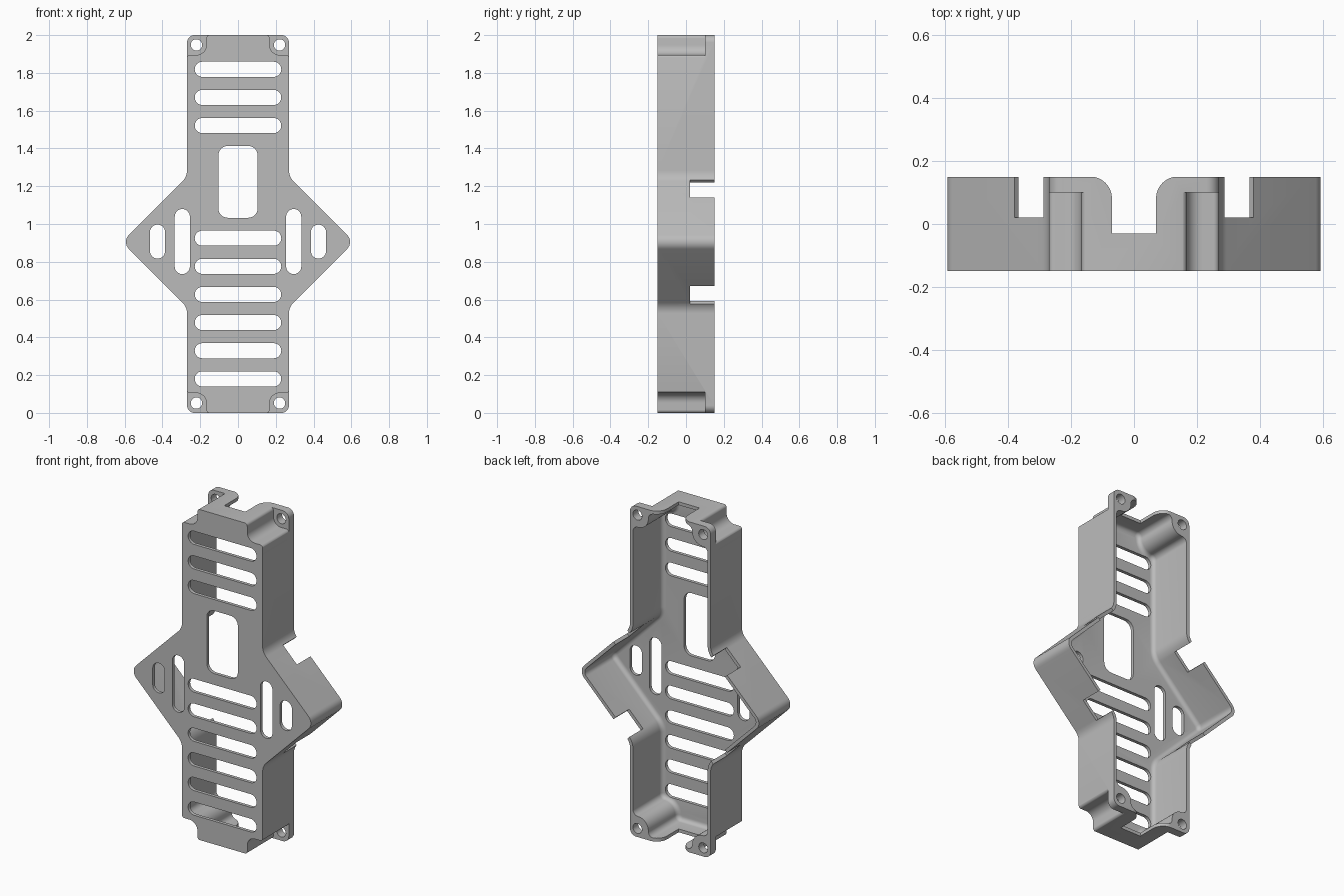
import bpy, bmesh
from math import sin, cos, tan, pi, radians
from mathutils import Vector

cube = bpy.data.objects.get("Cube")
if cube:
    bpy.data.objects.remove(cube, do_unlink=True)

WALL, HALF, MID = 0.02, 0.15, 0.905   # wall thickness, half depth, height of the side tips


def rounded(corners, steps=8):
    """Turn (u, v, radius) corners into a filleted outline."""
    out = []
    for i, (u, v, r) in enumerate(corners):
        p = Vector((u, v))
        if r == 0:
            out.append(p)
            continue
        a = (Vector(corners[i - 1][:2]) - p).normalized()
        b = (Vector(corners[(i + 1) % len(corners)][:2]) - p).normalized()
        ang = a.angle(b)
        c = p + (a + b).normalized() * r / sin(ang / 2)
        start, end = p + a * r / tan(ang / 2) - c, p + b * r / tan(ang / 2) - c
        sweep = start.angle(end)
        for k in range(steps + 1):
            t = k / steps
            out.append(c + (start * sin((1 - t) * sweep) + end * sin(t * sweep)) / sin(sweep))
    return out


def inset(pts, d):
    """Move a counter-clockwise outline inward by d."""
    out = []
    for i, p in enumerate(pts):
        a = (p - pts[i - 1]).normalized()
        b = (pts[(i + 1) % len(pts)] - p).normalized()
        n = Vector((-a.y - b.y, a.x + b.x)).normalized()
        out.append(p + n * d / n.dot(Vector((-a.y, a.x))))
    return out


def mirrored(half):
    return half + [(-x, z, r) for x, z, r in reversed(half)]


def loft(bm, rings, along_z=False):
    """Skin a stack of (outline, depth) rings and cap both ends."""
    loops = [[bm.verts.new((p.x, p.y, w) if along_z else (p.x, w, p.y)) for p in pts]
             for pts, w in rings]
    n = len(loops[0])
    for lo, hi in zip(loops, loops[1:]):
        for i in range(n):
            bm.faces.new((lo[i - 1], lo[i], hi[i], hi[i - 1]))
    bm.faces.new(loops[0])
    bm.faces.new(loops[-1])


def prism(bm, pts, a, b, along_z=False):
    loft(bm, [(pts, a), (pts, b)], along_z)


def box_outline(x, z, w, h, r):
    return rounded([(x - w, z - h, r), (x + w, z - h, r), (x + w, z + h, r), (x - w, z + h, r)])


def finish(bm, name):
    bmesh.ops.recalc_face_normals(bm, faces=bm.faces[:])
    me = bpy.data.meshes.new(name)
    bm.to_mesh(me)
    bm.free()
    ob = bpy.data.objects.new(name, me)
    bpy.context.collection.objects.link(ob)
    return ob


# Solid body
bm = bmesh.new()
body = mirrored([(0.27, 0, 0.04), (0.27, 0.56, 0.08), (0.615, MID, 0.053),
                 (0.27, 1.25, 0.08), (0.27, 2, 0.04)])
prism(bm, rounded(body), -HALF, HALF)
frame = finish(bm, "vented_frame")

# Cavity, open at the back, with a filleted floor that wraps the corner recesses
bm = bmesh.new()
tip = 0.587
low = [(0.147, 0.02, 0.033), (0.147, 0.125, 0.068), (0.25, 0.125, 0.033)]
high = [(x, 2 - z, r) for x, z, r in reversed(low)]
sides = [(0.25, MID - tip + 0.25, 0.1), (tip, MID, 0.035), (0.25, MID + tip - 0.25, 0.1)]
rim = rounded(mirrored(low + sides + high))
fillet, rings = 0.025, []
for k in range(6):
    a = k * pi / 10
    rings.append((inset(rim, fillet * (1 - sin(a))), WALL - HALF + fillet * (1 - cos(a))))
loft(bm, rings + [(rim, 0.25)])
cavity = finish(bm, "cavity_cutter")

# Corner recesses, leaving screw tabs at the back
bm = bmesh.new()
recess = rounded([(0.14, -0.1, 0), (0.14, -0.001, 0), (0.167, -0.001, 0.018),
                  (0.167, 0.105, 0.052), (0.271, 0.105, 0.018), (0.271, 0.14, 0),
                  (0.4, 0.14, 0), (0.4, -0.1, 0)])
for sx in (1, -1):
    for flip in (False, True):
        prism(bm, [Vector((sx * p.x, 2 - p.y if flip else p.y)) for p in recess], -0.25, 0.1)
recesses = finish(bm, "recess_cutter")

# Openings
bm = bmesh.new()
front = (-0.25, -0.08)
for i in (0, 1, 2, 3, 4, 5, 9, 10, 11):                       # level vents
    prism(bm, box_outline(0, 0.18 + 0.149 * i, 0.229, 0.04, 0.0398), *front)
prism(bm, box_outline(0, 1.223, 0.104, 0.19, 0.05), *front)   # window
for s in (1, -1):
    for x, h in ((0.295, 0.172), (0.426, 0.09)):              # upright side vents
        prism(bm, box_outline(s * x, MID + 0.002, 0.04, h, 0.0398), *front)
    for up in (1, -1):
        # screw holes
        prism(bm, box_outline(s * 0.22, 1 + up * 0.948, 0.03, 0.03, 0.0298), 0.05, 0.25)
        # notches square to the sloping walls
        c = Vector((s * 0.334, MID + up * 0.281))
        n, t = Vector((s, up)) * 0.035, Vector((s, -up)) * 0.0465
        prism(bm, [c + n + t, c + n - t, c - n - t, c - n + t], 0.02, 0.25)
# flared cable notches in the end walls
notch = rounded(mirrored([(0.07, -0.03, 0), (0.07, 0.151, 0.07), (0.15, 0.151, 0), (0.15, 0.25, 0)]))
for z in (-0.05, 1.95):
    prism(bm, notch, z, z + 0.1, along_z=True)
openings = finish(bm, "opening_cutter")

# Cut the body
bpy.context.view_layer.objects.active = frame
for cutter in (cavity, recesses, openings):
    cutter.hide_render = True
    mod = frame.modifiers.new(cutter.name, 'BOOLEAN')
    mod.operation, mod.solver, mod.object = 'DIFFERENCE', 'EXACT', cutter
    bpy.ops.object.modifier_apply(modifier=mod.name)
    bpy.data.objects.remove(cutter, do_unlink=True)

# Material and shading
grey = bpy.data.materials.new("plain_grey")
grey.use_nodes = True
colour = (0.5, 0.5, 0.5, 1)
grey.diffuse_color = colour
grey.node_tree.nodes["Principled BSDF"].inputs["Base Color"].default_value = colour
frame.data.materials.clear()
frame.data.materials.append(grey)
bpy.ops.object.select_all(action='DESELECT')
frame.select_set(True)
bpy.ops.object.shade_smooth_by_angle(angle=radians(30))
